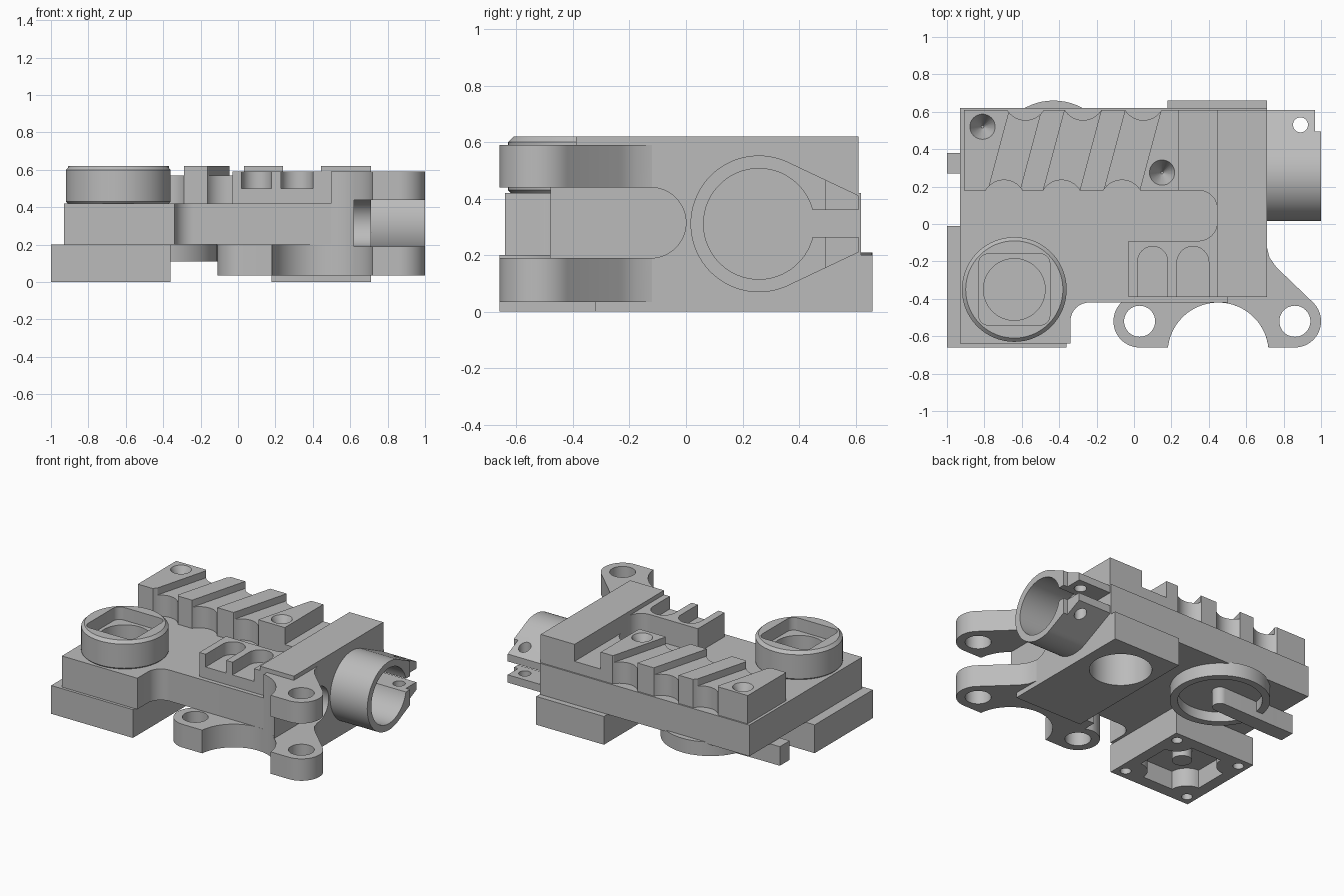
import bpy, bmesh
from math import sin, cos, radians

cube = bpy.data.objects.get("Cube")
if cube:
    bpy.data.objects.remove(cube, do_unlink=True)

gray = bpy.data.materials.new("plain gray")
gray.use_nodes = True
gray.diffuse_color = (0.5, 0.5, 0.5, 1)
gray.node_tree.nodes["Principled BSDF"].inputs["Base Color"].default_value = (0.5, 0.5, 0.5, 1)


def arc(cx, cy, r, a0, a1, n=20):
    angles = [radians(a0 + (a1 - a0) * i / n) for i in range(n + 1)]
    return [(cx + r * cos(a), cy + r * sin(a)) for a in angles]


def prism(name, pts, lo, hi, axis="z"):
    """Extrude a profile: (x, y) along z, or (y, z) along x."""
    place = (lambda p, h: (p[0], p[1], h)) if axis == "z" else (lambda p, h: (h, p[0], p[1]))
    bm = bmesh.new()
    low = [bm.verts.new(place(p, lo)) for p in pts]
    top = [bm.verts.new(place(p, hi)) for p in pts]
    bm.faces.new(low[::-1])
    bm.faces.new(top)
    for i in range(len(pts)):
        j = (i + 1) % len(pts)
        bm.faces.new((low[i], low[j], top[j], top[i]))
    bmesh.ops.recalc_face_normals(bm, faces=bm.faces)
    mesh = bpy.data.meshes.new(name)
    bm.to_mesh(mesh)
    bm.free()
    mesh.materials.append(gray)
    ob = bpy.data.objects.new(name, mesh)
    bpy.context.collection.objects.link(ob)
    return ob


def box(name, x0, x1, y0, y1, z0, z1):
    return prism(name, [(x0, y0), (x1, y0), (x1, y1), (x0, y1)], z0, z1)


def cyl(name, x, y, r, z0, z1, n=48):
    return prism(name, arc(x, y, r, 0, 360 - 360 / n, n - 1), z0, z1)


def cone(name, x, y, r, z0, z1):
    ob = cyl(name, x, y, r, z0, z1, 32)
    for v in ob.data.vertices:
        if v.co.z < (z0 + z1) / 2:
            v.co.x = x + (v.co.x - x) * 0.1
            v.co.y = y + (v.co.y - y) * 0.1
    return ob


def rounded(x0, x1, y0, y1, r):
    return (arc(x1 - r, y1 - r, r, 0, 90, 8) + arc(x0 + r, y1 - r, r, 90, 180, 8)
            + arc(x0 + r, y0 + r, r, 180, 270, 8) + arc(x1 - r, y0 + r, r, 270, 360, 8))


def activate(ob):
    bpy.ops.object.select_all(action="DESELECT")
    ob.select_set(True)
    bpy.context.view_layer.objects.active = ob


def cut(ob, *cutters):
    activate(ob)
    for c in cutters:
        m = ob.modifiers.new("cut", "BOOLEAN")
        m.operation, m.solver, m.object = "DIFFERENCE", "EXACT", c
        bpy.ops.object.modifier_apply(modifier=m.name)
        bpy.data.objects.remove(c, do_unlink=True)


def fork_slot():
    pts = [(-0.8, 0.19)] + arc(-0.125, 0.315, 0.125, -90, 90, 24) + [(-0.8, 0.44)]
    return prism("slot", pts, 0.62, 1.2, "x")


# Main plate with a filleted inner corner
plate = prism("main_plate", [(-0.93, -0.64), (-0.34, -0.64)]
              + arc(-0.24, -0.52, 0.1, 180, 90, 10)
              + [(0.71, -0.42), (0.71, 0.62), (-0.93, 0.62)], 0.2, 0.42)
cut(plate, fork_slot(), cyl("bore", 0.43, 0.38, 0.2, 0.1, 0.32),
    cyl("socket", -0.64, -0.35, 0.165, 0.34, 0.5))

# Corner base block with a pocket, screw holes and a stub below
base = box("base_block", -1, -0.36, -0.66, -0.01, 0, 0.2)
bx, by = -0.68, -0.335
pocket = box("pocket", bx - 0.24, bx + 0.24, by - 0.24, by + 0.24, -0.1, 0.13)
corners = [(sx, sy) for sx in (-1, 1) for sy in (-1, 1)]
cut(pocket, *[cyl("post", bx + 0.24 * sx, by + 0.24 * sy, 0.12, -0.2, 0.2, 32) for sx, sy in corners])
cut(base, pocket, *[cyl("screw_hole", bx + 0.255 * sx, by + 0.255 * sy, 0.035, -0.1, 0.1, 24)
                    for sx, sy in corners])
cyl("pocket_stub", bx, by, 0.065, 0.06, 0.14, 32)

# Right hand under block with a round bore
under = box("under_block", 0.18, 0.71, -0.32, 0.66, 0, 0.2)
cut(under, fork_slot(), cyl("bore", 0.43, 0.38, 0.2, -0.1, 0.3))

# Round boss with a chamfered rim and square drive socket
boss = cyl("round_boss", -0.64, -0.35, 0.28, 0.41, 0.62, 64)
activate(boss)
bev = boss.modifiers.new("rim", "BEVEL")
bev.width, bev.segments = 0.02, 1
bev.limit_method, bev.angle_limit = "ANGLE", radians(60)
bpy.ops.object.modifier_apply(modifier="rim")
cut(boss, prism("square", rounded(-0.83, -0.45, -0.54, -0.16, 0.05), 0.53, 0.7),
    cyl("socket", -0.64, -0.35, 0.165, 0.3, 0.6))

# Slanted rail with gaps, side scallops and countersinks
rail = box("rail", -0.91, 0.24, 0.18, 0.61, 0.41, 0.62)
lean = 0.115
for a, b in ((-0.78, -0.61), (-0.485, -0.29), (-0.16, 0.03)):
    mid = (a + b) / 2
    d = lean * 0.1 / 0.43
    cut(rail, prism("gap", [(a - d, 0.08), (b - d, 0.08), (b + lean + d, 0.71), (a + lean + d, 0.71)], 0.57, 0.7),
        cyl("scallop", mid, 0.12, 0.115, 0.4, 0.7, 40),
        cyl("scallop", mid + lean, 0.67, 0.115, 0.4, 0.7, 40))
cut(rail, cone("sink", -0.81, 0.52, 0.07, 0.5, 0.625), cone("sink", 0.15, 0.275, 0.07, 0.5, 0.625))

# Cross bar, rail step and the block with two rounded pockets
bar = box("cross_bar", 0.445, 0.71, -0.39, 0.61, 0.41, 0.62)
cut(bar, fork_slot())
box("rail_step", 0.24, 0.445, 0.18, 0.61, 0.41, 0.5)
finger = box("pocket_block", -0.03, 0.445, -0.39, -0.09, 0.41, 0.59)
for x0, x1 in ((0.02, 0.18), (0.23, 0.4)):
    r = (x1 - x0) / 2
    cut(finger, prism("u_pocket", [(x0, -0.5), (x1, -0.5)]
                      + arc(x0 + r, -0.12 - r, r, 0, 180), 0.5, 0.7))
# Fillets at the closed end of the channel
for y, a, s, top in ((-0.09, 270, 1, 0.59), (0.18, 90, -1, 0.5)):
    prism("channel_fillet", [(0.445, y)] + arc(0.345, y + 0.1 * s, 0.1, a, a + 90 * s, 12), 0.41, top)

# Forked right lug
fork = prism("fork_lug", [(0.5, -0.12), (0.71, -0.12), (0.725, -0.18), (0.76, -0.23)]
             + arc(0.86, -0.52, 0.14, 45, -90, 24) + arc(0.45, -0.69, 0.27, 6.4, 80, 20)
             + [(0.5, -0.42)], 0.035, 0.59)
cut(fork, fork_slot(), cyl("lug_hole", 0.86, -0.52, 0.083, -0.1, 0.8))

# Lower arm with the left lug and the concave front
arm = prism("lower_arm", [(0.03, -0.66)] + arc(0.45, -0.69, 0.27, 173.6, 6.4, 36)
            + [(0.71, -0.3), (0.08, -0.3), (0.08, -0.39)] + arc(0.03, -0.52, 0.14, 90, 269, 28),
            0.036, 0.2)
cut(arm, fork_slot(), cyl("lug_hole", 0.03, -0.52, 0.083, -0.1, 0.4),
    cyl("lug_hole", 0.86, -0.52, 0.083, -0.1, 0.4))

# Split clamp tube
tube = prism("clamp_tube", arc(0.258, 0.311, 0.242, 62, 298, 48) + [(0.61, 0.21), (0.61, 0.412)],
             0.7, 1, "x")
bore = prism("bore", arc(0.258, 0.311, 0.196, 0, 354, 59), 0.6, 1.1, "x")
cut(tube, bore, box("split", 0.6, 1.1, 0.4, 0.8, 0.265, 0.36),
    box("ear_end", 0.968, 1.1, 0.495, 0.8, 0, 0.6), cyl("ear_hole", 0.89, 0.53, 0.04, 0, 0.7, 32))

# Underside ring and lever
ring = cyl("under_ring", -0.43, 0.34, 0.32, 0.11, 0.21, 64)
cut(ring, cyl("recess", -0.43, 0.34, 0.27, 0, 0.18, 64))
prism("lever", [(-1, 0.27), (-0.85, 0.27)] + arc(-0.43, 0.34, 0.05, -90, 90, 16)
      + [(-0.85, 0.38), (-1, 0.38)], 0.06, 0.195)

# Smooth curved walls while keeping edges sharp
for ob in list(bpy.context.scene.objects):
    if ob.type == "MESH" and gray.name in ob.data.materials:
        activate(ob)
        bpy.ops.object.shade_smooth_by_angle(angle=radians(25))
